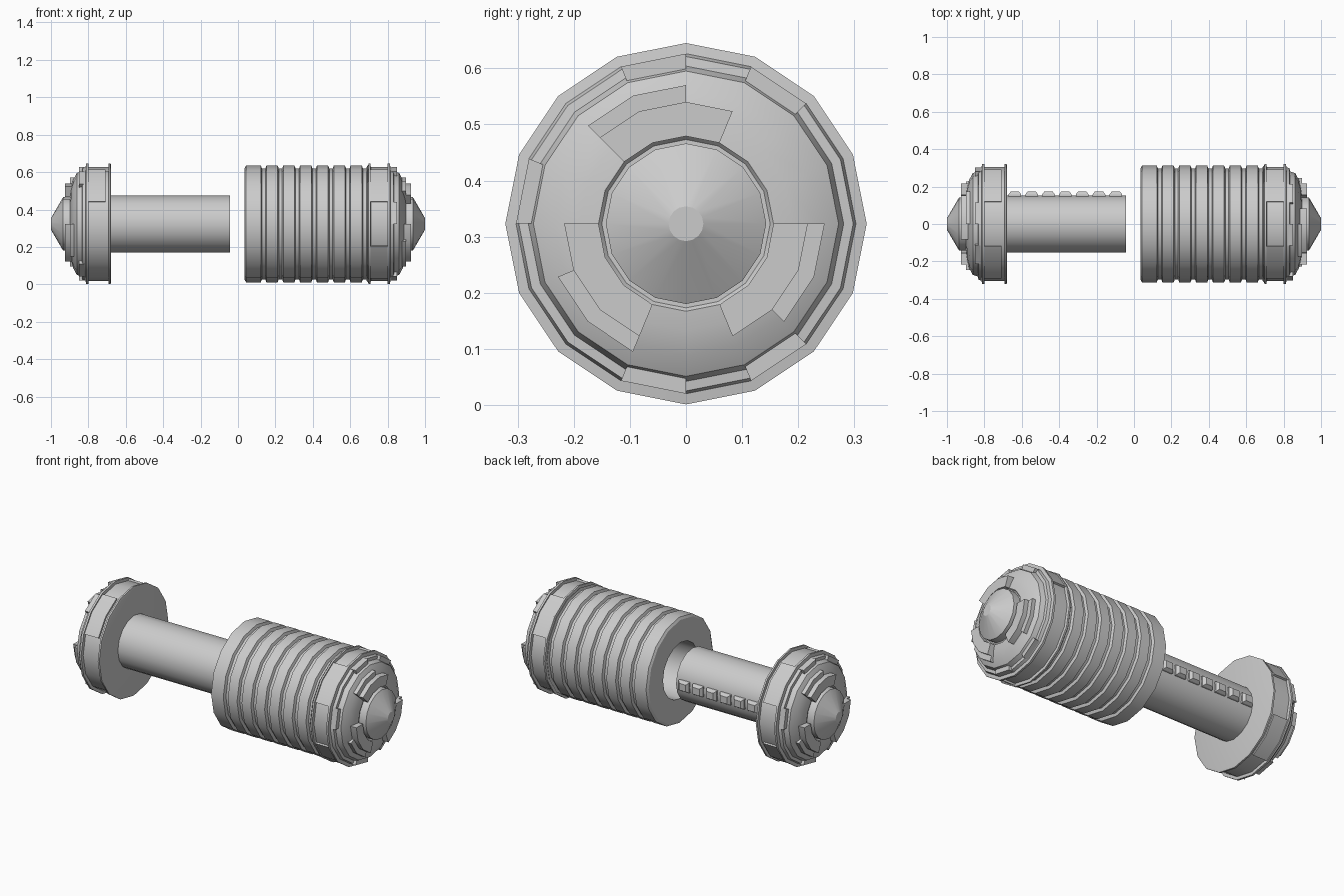
import bpy, bmesh
from math import sin, cos, radians, pi
from mathutils import Vector

if "Cube" in bpy.data.objects:
    bpy.data.objects.remove(bpy.data.objects["Cube"])

CZ = 0.323      # height of the long axis
STEP = 22.5     # 16-sided rounds


def finish(bm, name, turn=False):
    bmesh.ops.remove_doubles(bm, verts=bm.verts, dist=1e-5)
    bmesh.ops.recalc_face_normals(bm, faces=bm.faces)
    for v in bm.verts:
        if turn:
            v.co.x, v.co.y = -v.co.x, -v.co.y
        v.co.z += CZ
    me = bpy.data.meshes.new(name)
    bm.to_mesh(me)
    bm.free()
    ob = bpy.data.objects.new(name, me)
    bpy.context.collection.objects.link(ob)
    bpy.ops.object.select_all(action='DESELECT')
    ob.select_set(True)
    bpy.context.view_layer.objects.active = ob
    bpy.ops.object.shade_smooth_by_angle(angle=radians(28))
    return ob


def lathe(bm, prof, a0=0.0, a1=360.0):
    """Revolve a closed (x, r) profile around the x axis from a0 to a1."""
    n = round((a1 - a0) / STEP)
    full = n == 16
    rings = []
    for i in range(n if full else n + 1):
        a = radians(a0 + i * STEP)
        rings.append([bm.verts.new((x, r * cos(a), r * sin(a))) for x, r in prof])
    m = len(prof)
    for i in range(n):
        p, q = rings[i], rings[(i + 1) % len(rings)]
        for j in range(m):
            k = (j + 1) % m
            if prof[j][1] == 0 and prof[k][1] == 0:
                continue
            vs = [p[j], p[k]]
            if prof[k][1] > 0:
                vs.append(q[k])
            if prof[j][1] > 0:
                vs.append(q[j])
            bm.faces.new(vs)
    if not full:
        bm.faces.new(rings[0])
        bm.faces.new(rings[-1])


def lathe_part(name, prof, turn=False):
    bm = bmesh.new()
    lathe(bm, prof)
    return finish(bm, name, turn)


def blocks(name, x0, x1, r0, r1, spans, turn):
    bm = bmesh.new()
    for a0, a1 in spans:
        tmp = [(x0, r0), (x1, r0), (x1, r1), (x0, r1)]
        lathe(bm, tmp, a0, a1)
    return finish(bm, name, turn)


def end_cap(side, back, turn):
    # domed body with two thin flanges
    lathe_part(side + "_cap_body", [
        (back, 0), (back, .31), (back + .003, .322), (back + .013, .322), (back + .015, .305),
        (.798, .305), (.800, .322), (.812, .322), (.815, .303), (.832, .298),
        (.834, .281), (.862, .272), (.882, .235), (.893, .19), (.897, .156),
        (.890, .150), (.890, 0)], turn)
    # blunt pointed nose
    lathe_part(side + "_cap_nose", [
        (.88, 0), (.88, .143), (.935, .143), (1.0, .031), (1.0, 0)], turn)
    # raised panels around the band
    blocks(side + "_band_panels", .708, .799, .29, .316,
           [(22.5, 67.5), (112.5, 157.5), (202.5, 247.5)], turn)
    # small tabs on the shoulder
    blocks(side + "_shoulder_tabs", .82, .85, .265, .303,
           [(45, 67.5), (90, 112.5), (157.5, 180), (247.5, 270), (292.5, 315)], turn)
    # stepped blocks around the nose
    blocks(side + "_upper_blocks", .87, .925, .156, .217,
           [(67.5, 135), (180, 247.5), (292.5, 360)], turn)
    blocks(side + "_lower_blocks", .85, .898, .20, .247,
           [(90, 135), (202.5, 247.5), (315, 360)], turn)


end_cap("right", .695, False)
end_cap("left", .678, True)

# ribbed hollow barrel
prof = [(.69, .165), (.035, .165), (.035, .298), (.043, .312), (.122, .312)]
for k in range(7):
    x = .128 + k * .09
    prof += [(x, .296), (x + .018, .296)]
    if k < 6:
        prof += [(x + .024, .312), (x + .084, .312)]
prof += [(.690, .312), (.698, .305), (.698, .165)]
lathe_part("ribbed_barrel", prof)

# inner rod
lathe_part("inner_rod", [(-.70, 0), (-.70, .153), (-.042, .153), (-.042, 0)])

# row of teeth along the back of the rod
bm = bmesh.new()
for k in range(7):
    x = -.637 + k * .09
    ring = []
    for y, hx, hz in ((.13, .034, .03), (.158, .034, .03), (.174, .022, .02)):
        ring.append([bm.verts.new((x + sx * hx, y, sz * hz))
                     for sx, sz in ((-1, -1), (1, -1), (1, 1), (-1, 1))])
    for a, b in zip(ring, ring[1:]):
        for i in range(4):
            j = (i + 1) % 4
            bm.faces.new((a[i], a[j], b[j], b[i]))
    bm.faces.new(ring[0])
    bm.faces.new(ring[-1])
finish(bm, "rod_teeth")
